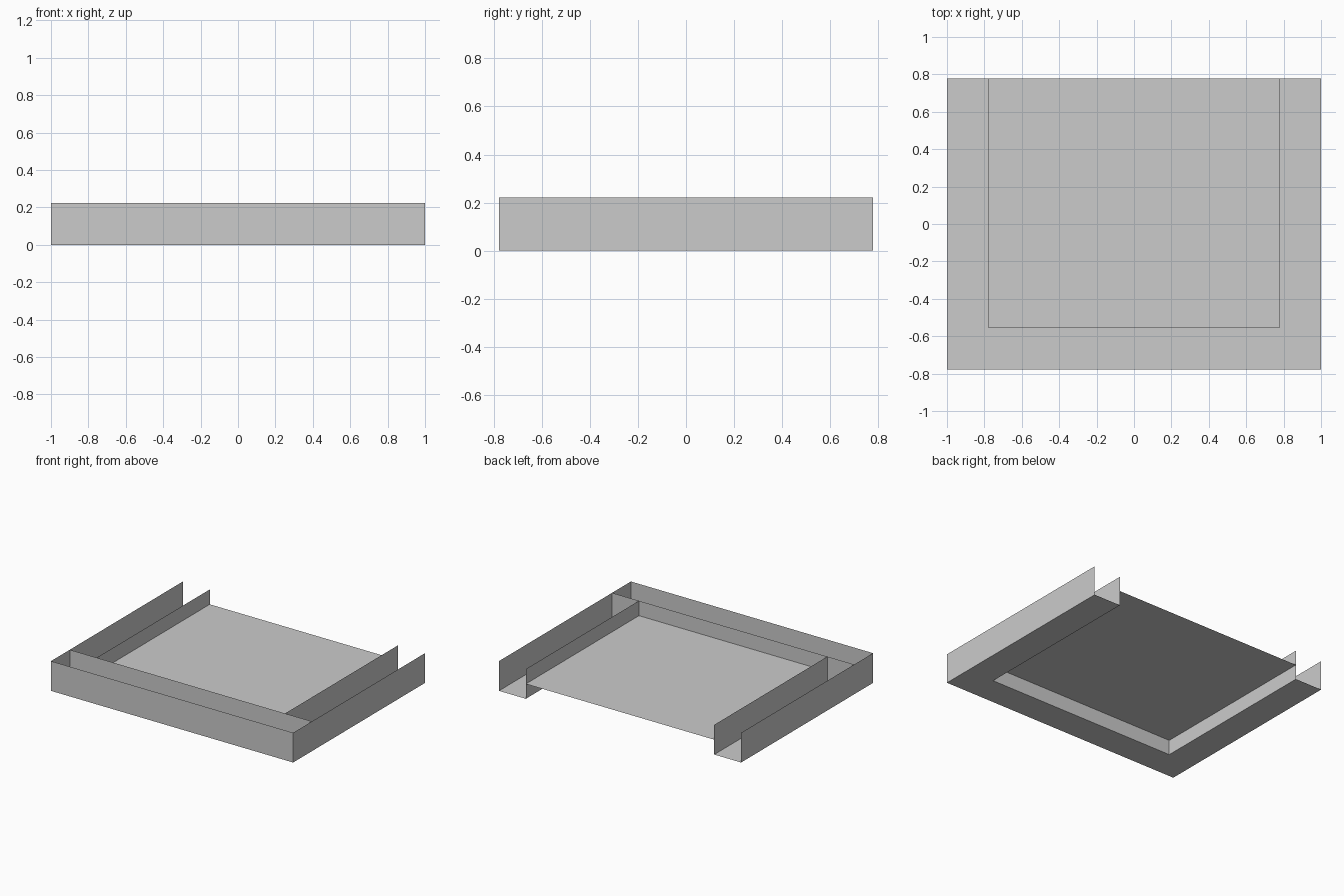
import bpy

if "Cube" in bpy.data.objects:
    bpy.data.objects.remove(bpy.data.objects["Cube"])

OX, OY = 1.0, 0.778      # outer half sizes
IX, IY = 0.778, -0.556   # inner wall positions
H = 0.222                # wall height


def sheet(name, corner, u, v):
    """Flat rectangle from a corner and two edge vectors."""
    add = lambda *vs: tuple(sum(c) for c in zip(*vs))
    verts = [corner, add(corner, u), add(corner, u, v), add(corner, v)]
    mesh = bpy.data.meshes.new(name)
    mesh.from_pydata(verts, [], [(0, 1, 2, 3)])
    obj = bpy.data.objects.new(name, mesh)
    bpy.context.collection.objects.link(obj)
    return obj


# Front channel: outer wall, full-width inner wall and floor
sheet("front_outer_wall", (-OX, -OY, 0), (2 * OX, 0, 0), (0, 0, H))
sheet("front_inner_wall", (-OX, IY, 0), (2 * OX, 0, 0), (0, 0, H))
sheet("front_floor", (-OX, -OY, 0), (2 * OX, 0, 0), (0, IY + OY, 0))

# Side channels, open at the back, mirrored left and right
sides = [
    sheet("side_outer_walls", (OX, -OY, 0), (0, 2 * OY, 0), (0, 0, H)),
    sheet("side_inner_walls", (IX, IY, 0), (0, OY - IY, 0), (0, 0, H)),
    sheet("side_floors", (IX, IY, 0), (OX - IX, 0, 0), (0, OY - IY, 0)),
]
for obj in sides:
    obj.modifiers.new("mirror", 'MIRROR').use_mirror_merge = False

# Raised panel halfway up the inner walls
sheet("centre_panel", (-IX, IY, H / 2), (2 * IX, 0, 0), (0, OY - IY, 0))
